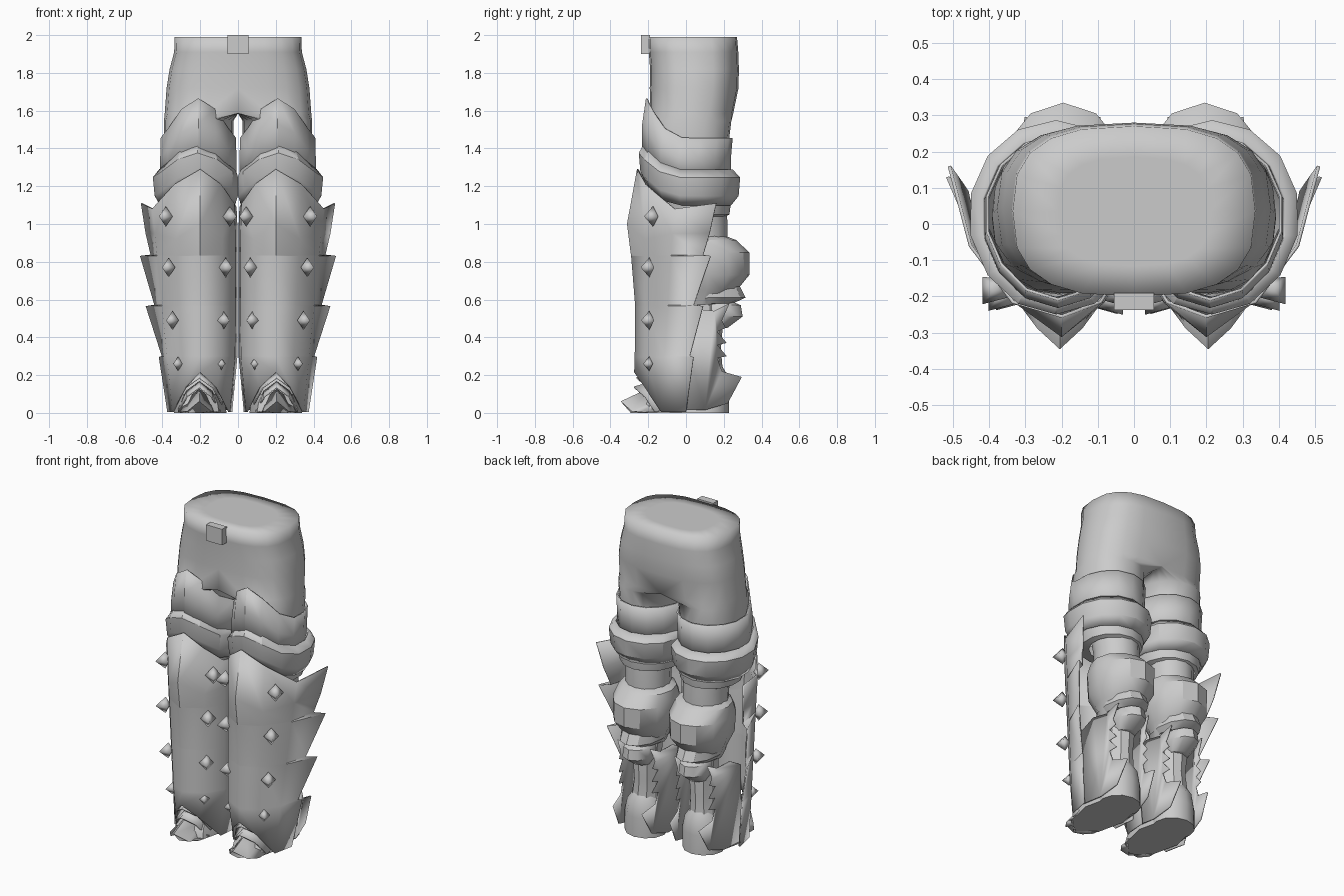
import bpy, bmesh, math
from mathutils import Vector

grey = bpy.data.materials.new("plain_grey")
grey.diffuse_color = (0.6, 0.6, 0.6, 1)


def make(name, verts, faces, mirror=True, thick=0.0, angle=32):
    """Mesh object, smooth with sharp creases, mirrored to the other leg."""
    me = bpy.data.meshes.new(name)
    me.from_pydata([tuple(v) for v in verts], [], faces)
    bm = bmesh.new()
    bm.from_mesh(me)
    bmesh.ops.recalc_face_normals(bm, faces=bm.faces)
    bm.to_mesh(me)
    bm.free()
    me.shade_smooth()
    if angle < 180:
        me.set_sharp_from_angle(angle=math.radians(angle))
    me.materials.append(grey)
    ob = bpy.data.objects.new(name, me)
    bpy.context.collection.objects.link(ob)
    if thick:
        m = ob.modifiers.new("thickness", 'SOLIDIFY')
        m.thickness, m.offset = thick, 0
    if mirror:
        m = ob.modifiers.new("mirror", 'MIRROR')
        m.merge_threshold = 0.0005
    return ob


def grid(rows, closed):
    """Faces joining consecutive rows of points."""
    n = len(rows[0])
    verts = [p for r in rows for p in r]
    faces = []
    for i in range(len(rows) - 1):
        for j in range(n if closed else n - 1):
            k = (j + 1) % n
            faces.append((i * n + j, i * n + k, (i + 1) * n + k, (i + 1) * n + j))
    return verts, faces


def tube(name, rows, n=16, caps=False, thick=0.0, angle=32):
    """Rings of (z, rx, ry, cx, cy, front peak) joined into a sleeve."""
    rings = []
    for z, rx, ry, cx, cy, peak in rows:
        ring = []
        for k in range(n):
            a = -math.pi / 2 + 2 * math.pi * k / n
            f = max(0.0, -math.sin(a)) ** 3
            x = max(0.004, cx + rx * math.cos(a))
            ring.append((x, cy + ry * math.sin(a) - 0.1 * peak * f, z + peak * f))
        rings.append(ring)
    v, f = grid(rings, True)
    if caps:
        f += [tuple(range(n)), tuple(range(len(v) - n, len(v)))]
    return make(name, v, f, thick=thick, angle=angle)


# trousers: (z, cx, outer radius, inner radius, cy, ry); the upper rings meet the mirror plane
rings = []
for z, cx, ro, ri, cy, ry in [(1.99, 0, .21, 0, .035, .15), (1.99, 0, .335, 0, .035, .235),
                              (1.91, 0, .338, 0, .04, .237),
                              (1.82, 0, .362, 0, .045, .235), (1.72, 0, .378, 0, .043, .235),
                              (1.585, 0, .388, 0, .03, .22), (1.545, .205, .187, .180, .025, .215),
                              (1.42, .205, .187, .180, .015, .21), (1.22, .21, .17, .17, .03, .19)]:
    e = 0.72 if ri == 0 else 0.9
    ring = []
    for k in range(20):
        a = -math.pi / 2 + math.pi * k / 10
        c, s = math.cos(a), math.sin(a)
        r = ro if c > 0 else ri
        x = cx + r * math.copysign(abs(c) ** e, c) if 0 < k < 20 and k != 10 else cx
        ring.append((x, cy + ry * math.copysign(abs(s) ** e, s), z))
    rings.append(ring)
v, f = grid(rings, True)
f = [q for q in f if any(v[i][0] > 1e-4 for i in q)]
f.append(tuple(range(11)))
f.append(tuple(range(len(v) - 20, len(v))))
make("trousers", v, f, angle=180)

# belt buckle
v = [(x, y, z) for x in (-.055, .055) for y in (-.237, -.19) for z in (1.9, 2.0)]
make("buckle", v, [(0, 1, 3, 2), (4, 6, 7, 5), (0, 4, 5, 1), (2, 3, 7, 6), (0, 2, 6, 4), (1, 5, 7, 3)],
     mirror=False)

# thigh and knee armour sleeves
tube("thigh_guard", [(1.455, .2, .215, .21, .028, .21), (1.35, .203, .222, .21, .012, .18),
                     (1.24, .205, .225, .21, .01, .13)], 14, thick=.008)
tube("knee_guard", [(1.285, .205, .225, .215, .02, .14), (1.245, .238, .258, .215, .025, .13),
                    (1.15, .228, .25, .215, .025, .13), (1.10, .2, .215, .215, .02, .1)], 14, thick=.008)
tube("knee_cuff", [(1.17, .2, .2, .21, .04, 0), (1.13, .195, .2, .21, .04, 0),
                   (1.05, .175, .185, .21, .045, 0), (1.04, .14, .14, .21, .07, 0)], 14)

# lower leg, bulging calf and tapered ankle
tube("lower_leg", [(1.15, .14, .14, .205, .07, 0), (1.0, .13, .135, .2, .085, 0),
                   (.88, .13, .13, .2, .09, 0)], 14)
tube("calf_guard", [(.94, .12, .11, .2, .09, 0), (.915, .165, .165, .195, .10, 0),
                    (.85, .18, .22, .195, .115, 0), (.73, .175, .215, .195, .12, 0),
                    (.65, .135, .16, .195, .11, 0), (.57, .10, .09, .195, .08, 0)], 12, True)
tube("calf_lame", [(.70, .12, .15, .195, .12, -.03), (.61, .12, .19, .195, .125, -.03),
                   (.58, .1, .13, .195, .12, -.03)], 12, True)
tube("ankle_knob", [(.60, .05, .06, .195, .16, 0), (.57, .085, .115, .195, .175, 0),
                    (.51, .09, .122, .195, .178, 0), (.45, .06, .07, .195, .15, 0)], 10, True, angle=45)
tube("ankle", [(.58, .09, .08, .195, .1, 0), (.46, .085, .09, .195, .105, 0),
               (.34, .075, .085, .195, .1, 0), (.22, .085, .085, .2, .11, 0)], 10, True)
tube("heel", [(.25, .07, .07, .2, .12, 0), (.2, .105, .105, .2, .115, 0),
              (.12, .125, .12, .2, .108, 0), (0, .125, .12, .2, .108, 0)], 12, True)
tube("sole", [(.1, .1, .2, .2, 0, 0), (.05, .13, .24, .2, -.02, 0), (0, .14, .25, .2, -.025, 0)], 8, True)

# shin guard: wide curved plate with a toothed outer edge
TOP = (-.02, 0, .10, .18, .10, -.03, 0)
RIDGE = (0, 0, -.03, .05, -.03, 0, 0)
ARCH = (0, 0, .13, .21, .13, 0, 0)
FLAT = (0,) * 7
rows = []
for z, xo, yo, yf, xi, dz in [(1.11, .51, .16, -.255, .012, TOP), (.95, .485, .125, -.308, .006, RIDGE),
                              (.835, .46, .09, -.287, .006, FLAT), (.83, .515, .13, -.286, .006, FLAT),
                              (.57, .44, .04, -.265, .006, FLAT), (.565, .485, .09, -.265, .006, FLAT),
                              (.3, .40, .02, -.267, .008, FLAT), (.295, .415, .04, -.267, .008, FLAT),
                              (.005, .37, 0, -.27, .035, ARCH)]:
    t = z / 1.11
    xb, yb = .37 + .13 * t, .14 * t
    pts = [(xi, .03), (xi + .012, -.11), (xi + .08, -.215), (.2, yf),
           (.2 + (xb - .2) * .45, -.215), (.2 + (xb - .2) * .84, -.13 + .5 * yb), (xo, yo)]
    rows.append([(x, y, z + d) for (x, y), d in zip(pts, dz)])
v, f = grid(rows, False)
make("shin_guard", v, f, thick=.009, angle=62)

# diamond studs on both flanks of the shin guard
v, f = [], []
for z, xa, xb, r in [(1.04, .375, .05, .054), (.77, .36, .072, .052), (.49, .34, .085, .05), (.26, .31, .1, .038)]:
    for x, nx, y in ((xa, .6, -.165), (xb, -.58, -.175)):
        n = Vector((nx, -.78, 0)).normalized()
        side = Vector((-n.y, n.x, 0))
        c = Vector((x, y - (.02 if z < .9 else 0), z)) + n * .012
        b = len(v)
        v += [c + side * r * .85, c + Vector((0, 0, r)), c - side * r * .85, c - Vector((0, 0, r)),
              c + n * r * 1.1, c - n * r * .6]
        for i in range(4):
            j = (i + 1) % 4
            f += [(b + i, b + j, b + 4), (b + j, b + i, b + 5)]
make("studs", v, f, angle=180)

# overlapping chevron toe plates: (back z, back y, front z, front y, half width)
DROP = {-1: .14, -.6: .05, 0: 0, .6: .05, 1: .14}
for i, (zb, yb, zf, yf, w) in enumerate([(.215, -.16, .185, -.262, .12), (.165, -.18, .135, -.275, .11),
                                         (.125, -.2, .06, -.342, .10)]):
    rows = []
    for z, y in ((zb, yb), (zf, yf)):
        rows.append([(.205 + w * s, y + .11 * abs(s) ** 1.3, max(.005, z - d)) for s, d in DROP.items()])
    if i == 2:
        rows.append([(.205 + .09 * s, -.29 + .1 * abs(s), .003) for s in DROP])
    v, f = grid(rows, False)
    make("toe_plate_%d" % (i + 1), v, f, thick=.008)

# jagged flaps on both sides of the ankle
edge = [(-.04, .02), (-.04, .5), (.05, .55), (.15, .54), (.23, .58), (.19, .49), (.21, .45), (.165, .43),
        (.215, .37), (.165, .36), (.215, .30), (.165, .29), (.19, .22), (.295, .19), (.22, .05), (.1, .015)]
for name, x0, sgn in (("outer_ankle_flap", .35, -1), ("inner_ankle_flap", .045, 1)):
    v = [(x0 + sgn * .18 * max(0, y), y, z) for y, z in edge]
    make(name, v, [tuple(range(len(v)))], thick=.01)
